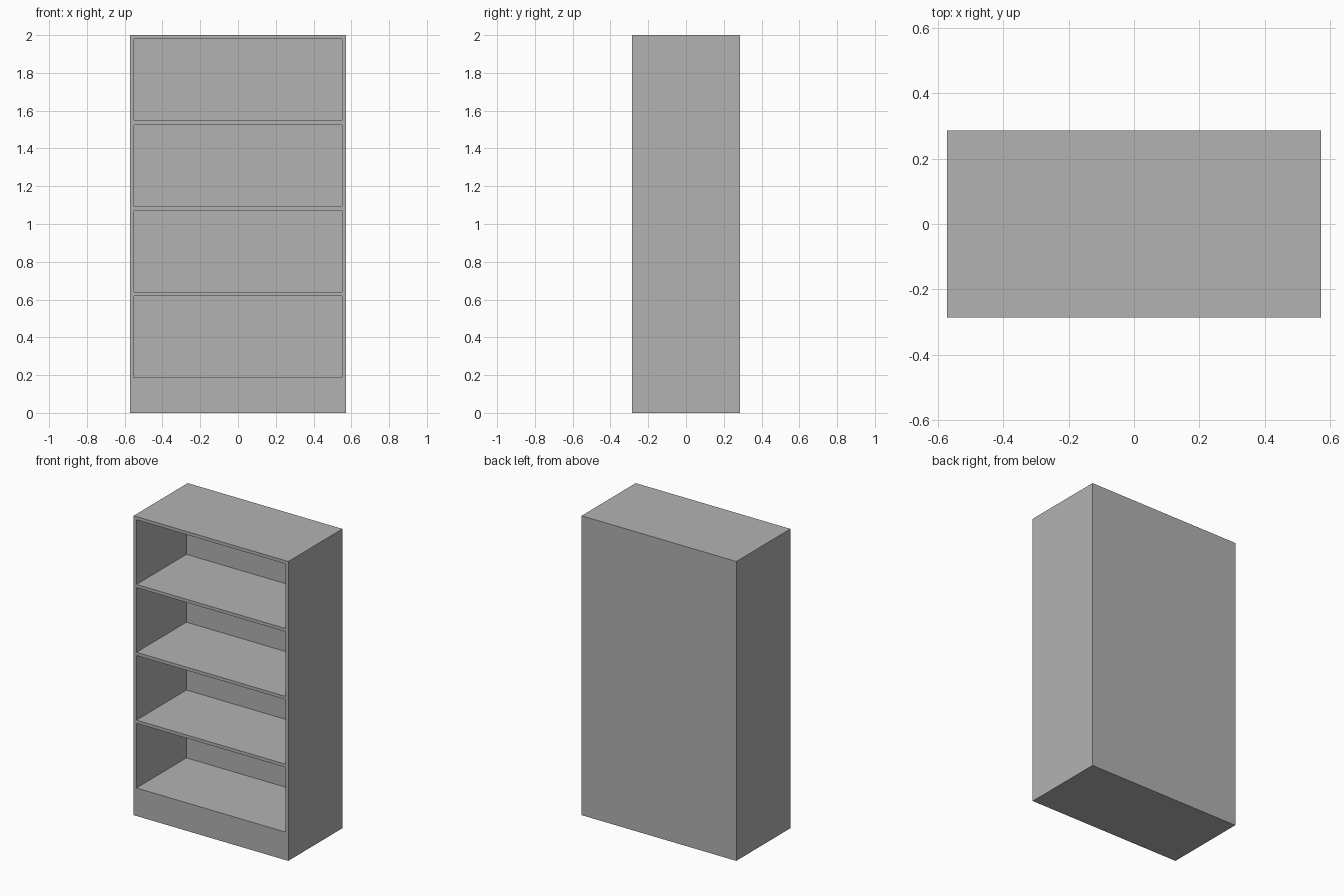
import bpy
import bmesh
from mathutils import Matrix, Vector

if "Cube" in bpy.data.objects:
    bpy.data.objects.remove(bpy.data.objects["Cube"], do_unlink=True)

WIDTH, DEPTH, HEIGHT = 1.143, 0.571, 2.0
BOARD = 0.0214      # side, top and shelf thickness
BACK = 0.044        # back panel thickness
PLINTH = 0.187      # height of the lowest shelf surface
BAYS = 4

grey = bpy.data.materials.new("grey_paint")
grey.use_nodes = True
colour = (0.448, 0.448, 0.448, 1)
grey.diffuse_color = colour
grey.node_tree.nodes["Principled BSDF"].inputs["Base Color"].default_value = colour


def add_box(bm, low, high):
    low, high = Vector(low), Vector(high)
    place = Matrix.Translation((low + high) / 2) @ Matrix.Diagonal((*(high - low), 1))
    bmesh.ops.create_cube(bm, size=1, matrix=place)


def make_object(name, boxes):
    bm = bmesh.new()
    for low, high in boxes:
        add_box(bm, low, high)
    mesh = bpy.data.meshes.new(name)
    bm.to_mesh(mesh)
    bm.free()
    mesh.materials.append(grey)
    obj = bpy.data.objects.new(name, mesh)
    bpy.context.collection.objects.link(obj)
    return obj


# Solid carcass
half_w, half_d = WIDTH / 2, DEPTH / 2
bookcase = make_object("bookcase", [((-half_w, -half_d, 0), (half_w, half_d, HEIGHT))])

# Evenly spaced open bays, cut in from the front
pitch = (HEIGHT - PLINTH) / BAYS
inner = half_w - BOARD
bays = make_object("bay_cutter", [
    ((-inner, -half_d - 0.1, PLINTH + i * pitch),
     (inner, half_d - BACK, PLINTH + (i + 1) * pitch - BOARD))
    for i in range(BAYS)])
bays.hide_render = True

cut = bookcase.modifiers.new("open_bays", "BOOLEAN")
cut.operation = "DIFFERENCE"
cut.solver = "EXACT"
cut.object = bays

# Bake the cut and discard the cutter
bpy.context.view_layer.objects.active = bookcase
bookcase.select_set(True)
bpy.ops.object.modifier_apply(modifier=cut.name)
bpy.data.objects.remove(bays, do_unlink=True)
